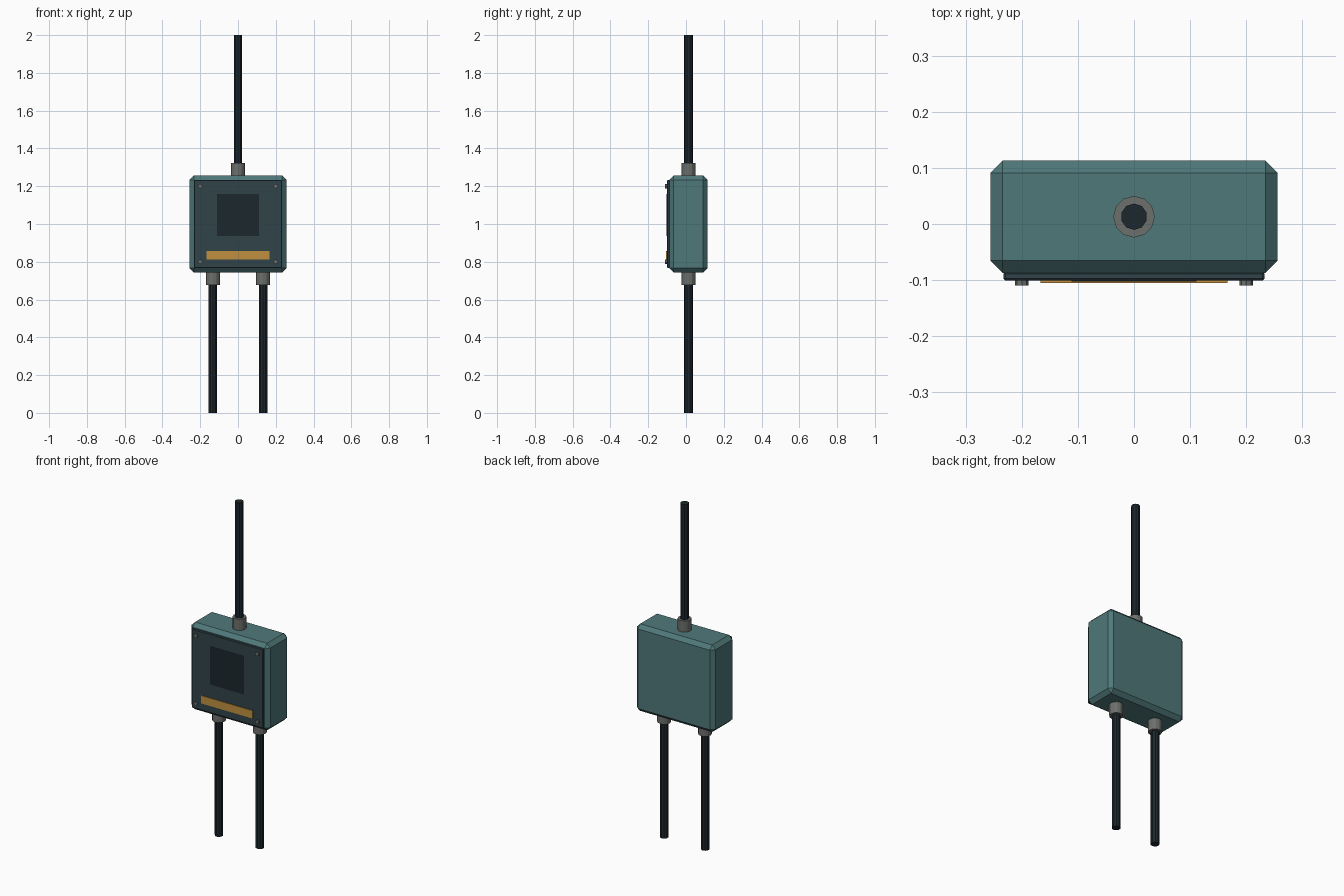
import bpy
from math import radians

if "Cube" in bpy.data.objects:
    bpy.data.objects.remove(bpy.data.objects["Cube"])

YC = 0.013  # depth centre of the housing and cables


def material(name, rgb):
    m = bpy.data.materials.new(name)
    m.diffuse_color = (*rgb, 1)
    m.use_nodes = True
    m.node_tree.nodes["Principled BSDF"].inputs["Base Color"].default_value = m.diffuse_color
    return m


TEAL = material("teal_paint", (0.08, 0.19, 0.195))
DARK = material("dark_panel", (0.03, 0.056, 0.065))
BLACK = material("black_rubber", (0.012, 0.021, 0.026))
METAL = material("grey_metal", (0.15, 0.16, 0.15))
AMBER = material("amber_label", (0.53, 0.28, 0.05))


def box(name, x, y, z, mat, bevel=0):
    """Box from (min, max) ranges, with an optional flat chamfer."""
    bpy.ops.mesh.primitive_cube_add(size=1, location=[sum(r) / 2 for r in (x, y, z)])
    o = bpy.context.object
    o.name = name
    o.scale = [r[1] - r[0] for r in (x, y, z)]
    bpy.ops.object.transform_apply(location=False, rotation=False, scale=True)
    o.data.materials.append(mat)
    if bevel:
        b = o.modifiers.new("chamfer", 'BEVEL')
        b.width, b.segments = bevel, 1
    return o


def rod(name, x, z0, z1, radius, sides, mat):
    """Upright faceted cylinder on the cable plane."""
    bpy.ops.mesh.primitive_cylinder_add(vertices=sides, radius=radius, depth=z1 - z0,
                                        location=(x, YC, (z0 + z1) / 2))
    o = bpy.context.object
    o.name = name
    o.data.materials.append(mat)


# Housing, front cover, window and label
box("housing", (-.256, .256), (-.087, .113), (.744, 1.256), TEAL, .022)
box("front_cover", (-.233, .233), (-.101, -.085), (.767, 1.233), DARK, .004)
box("window", (-.111, .111), (-.1025, -.097), (.936, 1.16), BLACK)
box("label_strip", (-.167, .167), (-.105, -.097), (.811, .857), AMBER)

# Cover screws
for sx in (-1, 1):
    for z, level in ((.8, "lower"), (1.2, "upper")):
        bpy.ops.mesh.primitive_cylinder_add(vertices=8, radius=.012, depth=.016,
                                            location=(sx * .2, -.102, z),
                                            rotation=(radians(90), 0, 0))
        o = bpy.context.object
        o.name = f"screw_{level}_{'left' if sx < 0 else 'right'}"
        o.data.materials.append(METAL)

# Cable glands and cables: one above, two below
for side, x, up in (("top", 0, True), ("left", -.133, False), ("right", .133, False)):
    gland, cable = ((1.24, 1.322), (1.25, 2)) if up else ((.678, .76), (0, .75))
    rod(f"gland_{side}", x, *gland, .037, 12, METAL)
    rod(f"cable_{side}", x, *cable, .0235, 10, BLACK)
